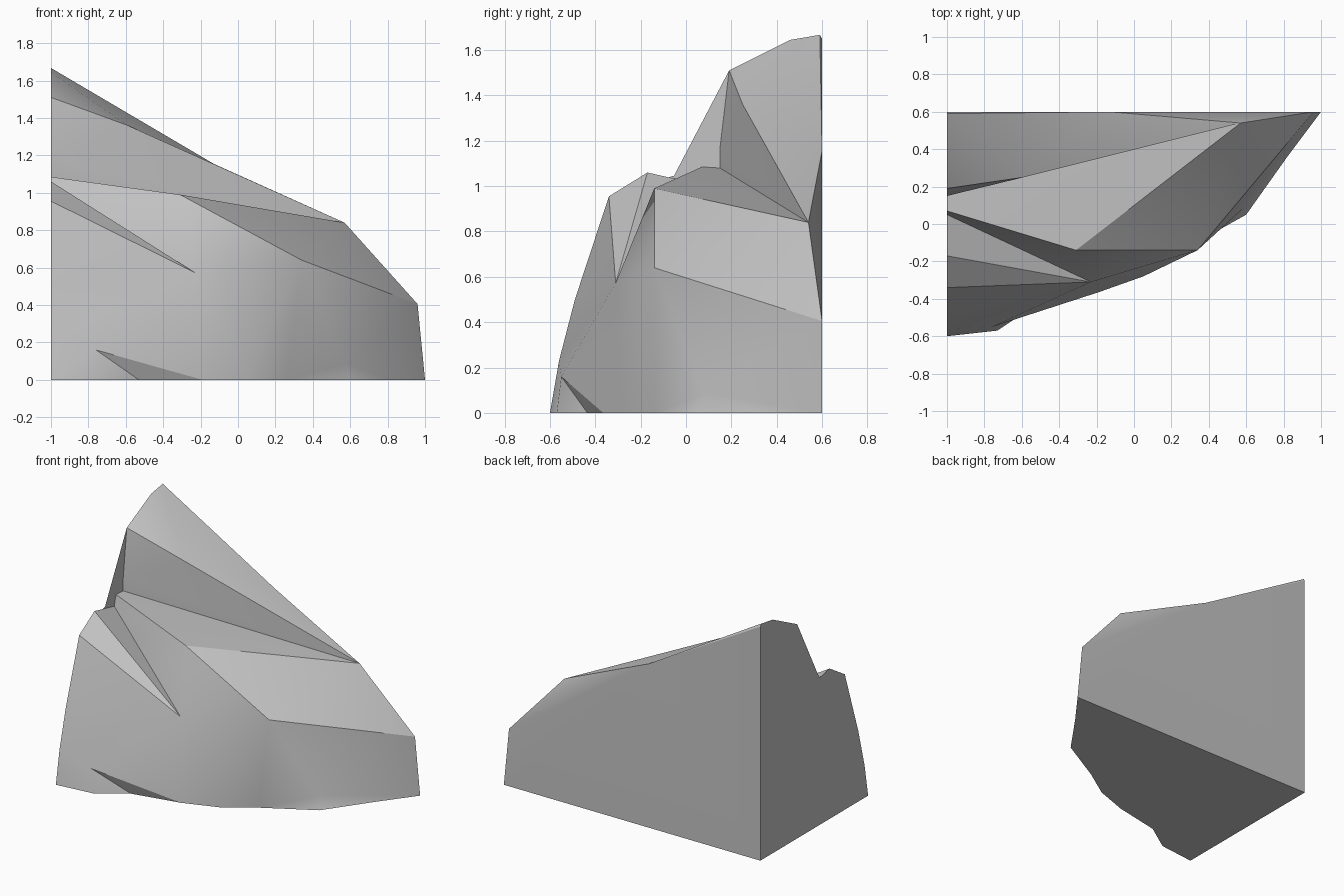
import bpy
import bmesh
import math

cube = bpy.data.objects.get("Cube")
if cube:
    bpy.data.objects.remove(cube, do_unlink=True)

# Cut wall on the flat side: profile of (name, y, z), from the front foot over the peak
WALL_X = -1
wall = [
    ("foot", -.6, 0), ("shin", -.56, .23), ("brow", -.49, .5), ("shelf", -.34, .955),
    ("knob", -.17, 1.06), ("notch", .05, 1.01), ("step", .07, 1.085),
    ("tread", .15, 1.08), ("riser", .15, 1.17), ("crest", .19, 1.51),
    ("shoulder", .46, 1.645), ("peak", .59, 1.667), ("summit", .6, 1.65), ("corner", .6, 0),
]

# Ground outline: (name, x, y), from the front foot round to the far tip
ground = [
    ("toe", -.73, -.57), ("cleft_a", -.53, -.435), ("cleft_b", -.19, -.365),
    ("base_a", .05, -.28), ("base_b", .26, -.14), ("bulge", .6, .05),
    ("flank", .82, .36), ("tip", 1, .6),
]

# Ridge and gully points on the sloping front
slope = {
    "ridge": (-.59, .25, 1.36), "saddle": (-.13, .6, 1.155), "cap": (.57, .54, .84),
    "end": (.96, .6, .405), "ledge": (-.31, -.14, .99), "elbow": (.34, -.14, .64),
    "gully": (-.23, -.31, .573), "cleft": (-.76, -.55, .16), "dent": (.58, .08, .085),
}

points = {name: (WALL_X, y, z) for name, y, z in wall}
points.update({name: (x, y, 0) for name, x, y in ground})
points.update(slope)

bm = bmesh.new()
verts = {name: bm.verts.new(co) for name, co in points.items()}


def add_face(names):
    return bm.faces.new([verts[n] for n in names])


def fan(hub, *rim):
    """Triangles from one hub point to each pair of neighbouring rim points."""
    for a, b in zip(rim, rim[1:]):
        add_face((hub, a, b))


# Upper ridge and the broad step below it
fan("ridge", "riser", "crest", "shoulder", "peak", "saddle", "cap", "riser")
fan("saddle", "summit", "peak")
fan("cap", "riser", "tread", "step", "ledge", "elbow", "end", "saddle")
fan("ledge", "step", "notch")

# Gully and front slope
fan("gully", "elbow", "ledge", "notch", "knob", "shelf", "brow", "shin",
    "cleft", "cleft_b", "base_a", "elbow")

# Cleft at the foot, then the far flank
fan("cleft", "shin", "foot", "toe", "cleft_a", "cleft_b")
fan("elbow", "base_a", "base_b", "dent", "end")
fan("dent", "end", "tip", "flank", "bulge", "base_b")

# Flat side, underside and back
flat = [
    add_face([p[0] for p in wall]),
    add_face(["corner", "foot"] + [p[0] for p in ground]),
    add_face(["corner", "summit", "saddle", "end", "tip"]),
]
bmesh.ops.triangulate(bm, faces=flat)
bmesh.ops.recalc_face_normals(bm, faces=bm.faces)

mesh = bpy.data.meshes.new("rock")
bm.to_mesh(mesh)
bm.free()
rock = bpy.data.objects.new("rock", mesh)
bpy.context.collection.objects.link(rock)

# Stone colour
stone = bpy.data.materials.new("stone_grey")
stone.use_nodes = True
grey = (.55, .55, .55, 1)
stone.diffuse_color = grey
stone.node_tree.nodes["Principled BSDF"].inputs["Base Color"].default_value = grey
mesh.materials.append(stone)

# Soft shading with the strong creases kept sharp
bpy.ops.object.select_all(action="DESELECT")
rock.select_set(True)
bpy.context.view_layer.objects.active = rock
bpy.ops.object.shade_smooth_by_angle(angle=math.radians(30))
